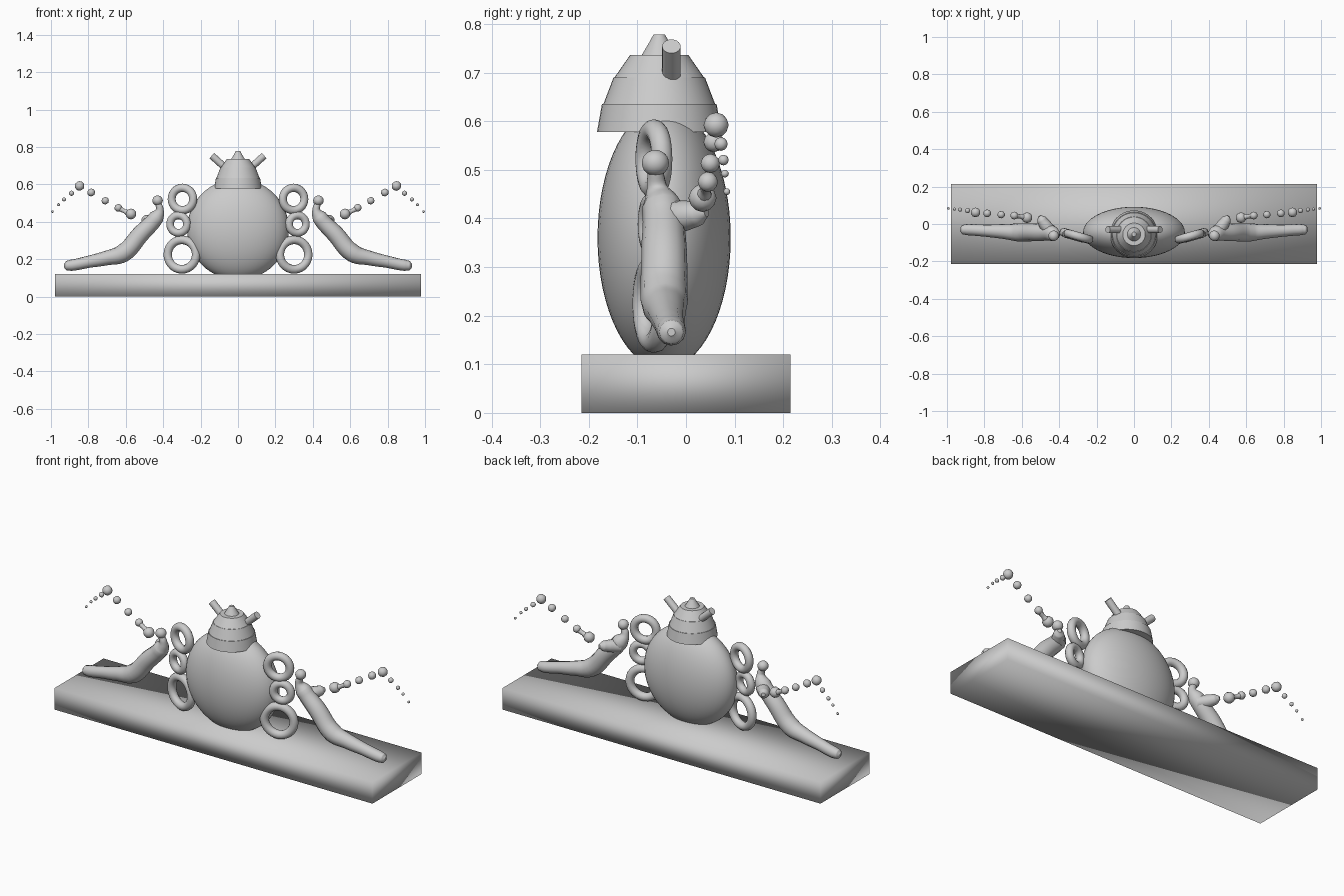
import bpy
import bmesh
from math import radians, pi, cos, sin
from mathutils import Matrix, Vector

cube = bpy.data.objects.get("Cube")
if cube:
    bpy.data.objects.remove(cube, do_unlink=True)

grey = bpy.data.materials.new("plain_grey")
grey.use_nodes = True
colour = (0.6, 0.6, 0.6, 1)
grey.diffuse_color = colour
grey.node_tree.nodes["Principled BSDF"].inputs["Base Color"].default_value = colour


def add_mesh(name, mesh, sharp_angle=40):
    obj = bpy.data.objects.new(name, mesh)
    bpy.context.collection.objects.link(obj)
    mesh.materials.clear()
    mesh.materials.append(grey)
    bpy.ops.object.select_all(action="DESELECT")
    obj.select_set(True)
    bpy.context.view_layer.objects.active = obj
    bpy.ops.object.shade_smooth_by_angle(angle=radians(sharp_angle))
    return obj


def from_bmesh(name, bm, sharp_angle=40):
    bmesh.ops.recalc_face_normals(bm, faces=bm.faces)
    mesh = bpy.data.meshes.new(name)
    bm.to_mesh(mesh)
    bm.free()
    return add_mesh(name, mesh, sharp_angle)


def ball(name, centre, radii, detail=None):
    bm = bmesh.new()
    matrix = Matrix.Translation(centre) @ Matrix.Diagonal((*radii, 1))
    if detail:
        bmesh.ops.create_icosphere(bm, subdivisions=detail, radius=1, matrix=matrix)
    else:
        bmesh.ops.create_uvsphere(bm, u_segments=48, v_segments=24, radius=1, matrix=matrix)
    return from_bmesh(name, bm, 80)


def cone(name, start, end, r1, r2, segments=32):
    axis = Vector(end) - Vector(start)
    turn = axis.to_track_quat("Z", "Y").to_matrix().to_4x4()
    middle = (Vector(start) + Vector(end)) / 2
    bm = bmesh.new()
    bmesh.ops.create_cone(bm, cap_ends=True, segments=segments, radius1=r1, radius2=r2,
                          depth=axis.length, matrix=Matrix.Translation(middle) @ turn)
    return from_bmesh(name, bm)


def tube(name, points, side):
    """Smooth tube through points given as x, y, z, radius."""
    curve = bpy.data.curves.new(name + "_path", "CURVE")
    curve.dimensions = "3D"
    curve.bevel_depth = 1
    curve.bevel_resolution = 4
    curve.resolution_u = 6
    curve.use_fill_caps = True
    spline = curve.splines.new("BEZIER")
    spline.bezier_points.add(len(points) - 1)
    for knot, (x, y, z, r) in zip(spline.bezier_points, points):
        knot.co = (side * x, y, z)
        knot.radius = r
        knot.handle_left_type = knot.handle_right_type = "AUTO"
    path = bpy.data.objects.new(name + "_path", curve)
    bpy.context.collection.objects.link(path)
    bpy.context.view_layer.update()
    graph = bpy.context.evaluated_depsgraph_get()
    mesh = bpy.data.meshes.new_from_object(path.evaluated_get(graph))
    bpy.data.objects.remove(path, do_unlink=True)
    return add_mesh(name, mesh, 80)


def ring(name, centre, major, minor, yaw):
    """Upright torus turned about the vertical axis."""
    bm = bmesh.new()
    around, across = 28, 12
    place = Matrix.Translation(centre) @ Matrix.Rotation(yaw, 4, "Z")
    grid = []
    for i in range(around):
        a = 2 * pi * i / around
        row = []
        for j in range(across):
            b = 2 * pi * j / across
            reach = major + minor * cos(b)
            row.append(bm.verts.new(place @ Vector((reach * cos(a), minor * sin(b), reach * sin(a)))))
        grid.append(row)
    for i in range(around):
        for j in range(across):
            k, m = (i + 1) % around, (j + 1) % across
            bm.faces.new((grid[i][j], grid[k][j], grid[k][m], grid[i][m]))
    return from_bmesh(name, bm, 80)


# Plinth, softly shaded across its corners
bm = bmesh.new()
bmesh.ops.create_cube(bm, size=1, matrix=Matrix.Translation((0, 0, 0.06))
                      @ Matrix.Diagonal((1.956, 0.43, 0.12, 1)))
from_bmesh("base", bm, 180)

# Flattened egg-shaped body, trimmed where it meets the plinth
bm = bmesh.new()
bmesh.ops.create_uvsphere(bm, u_segments=48, v_segments=32, radius=1,
                          matrix=Matrix.Translation((0, -0.045, 0.36))
                          @ Matrix.Diagonal((0.272, 0.137, 0.27, 1)))
cut = bmesh.ops.bisect_plane(bm, geom=bm.verts[:] + bm.edges[:] + bm.faces[:],
                             plane_co=(0, 0, 0.118), plane_no=(0, 0, -1), clear_outer=True)
bmesh.ops.holes_fill(bm, edges=[e for e in bm.edges if e.is_boundary])
from_bmesh("body", bm)

# Tiered lid and its finial
tiers = [(0.578, 0.635, 0.128, 0.118), (0.635, 0.69, 0.115, 0.094),
         (0.69, 0.736, 0.092, 0.06), (0.736, 0.765, 0.036, 0.019),
         (0.765, 0.778, 0.019, 0.012)]
for n, (low, high, r1, r2) in enumerate(tiers):
    cone(f"lid_tier_{n + 1}", (0, -0.055, low), (0, -0.055, high), r1, r2, 40)

rings = [("top", 0.297, 0.522, 0.06, 0.022), ("middle", 0.318, 0.388, 0.047, 0.021),
         ("bottom", 0.3, 0.225, 0.079, 0.023)]
torso = [(0.428, -0.063, 0.5, 0.016), (0.418, -0.06, 0.465, 0.021),
         (0.436, -0.05, 0.425, 0.041), (0.52, -0.045, 0.335, 0.047),
         (0.615, -0.045, 0.232, 0.049), (0.7, -0.04, 0.207, 0.039),
         (0.8, -0.035, 0.186, 0.032), (0.89, -0.03, 0.168, 0.03),
         (0.918, -0.03, 0.166, 0.025), (0.931, -0.03, 0.166, 0.008)]
arm = [(0.44, -0.045, 0.4, 0.035), (0.475, -0.005, 0.405, 0.032),
       (0.495, 0.025, 0.41, 0.026), (0.505, 0.042, 0.413, 0.01)]
link = [(0.575, 0.035, 0.442, 0.02), (0.607, 0.04, 0.457, 0.011),
        (0.64, 0.045, 0.475, 0.015)]
beads = [(0.572, 0.034, 0.442, 0.029), (0.64, 0.045, 0.475, 0.021),
         (0.71, 0.05, 0.513, 0.02), (0.785, 0.057, 0.557, 0.021),
         (0.847, 0.062, 0.592, 0.026), (0.89, 0.072, 0.553, 0.014),
         (0.93, 0.077, 0.52, 0.011), (0.96, 0.08, 0.492, 0.008),
         (0.992, 0.084, 0.455, 0.007)]

for side, label in ((1, "left"), (-1, "right")):
    # Angled pegs on the lid
    cone(f"{label}_peg", (side * 0.06, -0.03, 0.682), (side * 0.14, -0.03, 0.754), 0.019, 0.019, 20)
    # Stack of rings beside the body
    for place, x, z, major, minor in rings:
        ring(f"{label}_{place}_ring", (side * x, -0.066, z), major, minor, side * radians(16))
    # Reclining figure
    tube(f"{label}_torso_and_leg", torso, side)
    tube(f"{label}_arm", arm, side)
    ball(f"{label}_head", (side * 0.43, -0.063, 0.514), (0.028, 0.028, 0.027), 3)
    # Arc of beads trailing from the hand
    tube(f"{label}_bead_link", link, side)
    for n, (x, y, z, r) in enumerate(beads):
        ball(f"{label}_bead_{n + 1}", (side * x, y, z), (r, r, r), 2)
